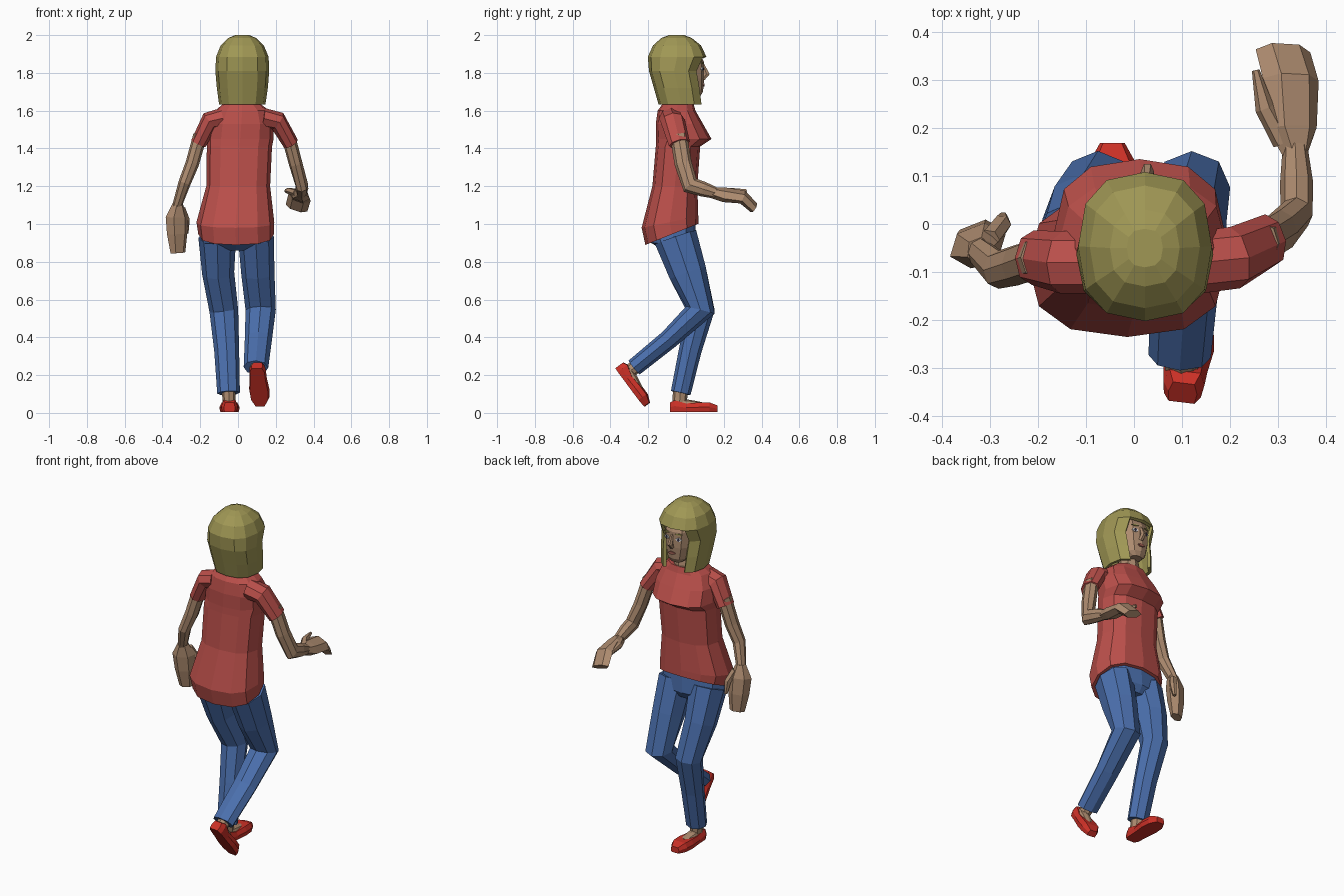
import bpy, bmesh
from math import sin, cos, pi, radians
from mathutils import Vector, Matrix

if "Cube" in bpy.data.objects:
    bpy.data.objects.remove(bpy.data.objects["Cube"])


def material(name, r, g, b):
    m = bpy.data.materials.new(name)
    m.use_nodes = True
    m.diffuse_color = (r, g, b, 1)
    m.node_tree.nodes["Principled BSDF"].inputs["Base Color"].default_value = (r, g, b, 1)
    return m


SKIN = material("skin", .42, .26, .16)
HAIR = material("olive blonde hair", .35, .31, .09)
SHIRT = material("red shirt", .50, .08, .07)
JEANS = material("blue denim", .07, .16, .42)
SHOE = material("bright red shoe", .60, .03, .02)
WHITE = material("eye white", .75, .75, .75)
IRIS = material("dark iris", .05, .04, .08)
LIPS = material("lips", .35, .12, .09)


def loft(name, mat, rings, caps=True, drop=None):
    """Skin a list of equal vertex rings; drop is a rule for removing faces."""
    bm = bmesh.new()
    loops = [[bm.verts.new(p) for p in ring] for ring in rings]
    n = len(loops[0])
    for a, b in zip(loops, loops[1:]):
        for i in range(n):
            j = (i + 1) % n
            bm.faces.new((a[i], a[j], b[j], b[i]))
    if caps:
        bm.faces.new(loops[0])
    bm.faces.new(loops[-1])
    bmesh.ops.recalc_face_normals(bm, faces=bm.faces)
    if drop:
        gone = [f for f in bm.faces if drop(f.calc_center_median())]
        bmesh.ops.delete(bm, geom=gone, context="FACES")
    mesh = bpy.data.meshes.new(name)
    bm.to_mesh(mesh)
    bm.free()
    mesh.materials.append(mat)
    ob = bpy.data.objects.new(name, mesh)
    bpy.context.collection.objects.link(ob)
    return ob


def level(z, x0, x1, y0, y1, tilt=0, n=12, power=.8):
    """Rounded horizontal section inside a box, tilted along y."""
    mid, ring = (y0 + y1) / 2, []
    for i in range(n):
        c, s = cos(2 * pi * i / n), sin(2 * pi * i / n)
        c, s = (abs(v) ** power * (1 if v > 0 else -1) for v in (c, s))
        y = mid + s * (y1 - y0) / 2
        ring.append(((x0 + x1) / 2 + c * (x1 - x0) / 2, y, z + tilt * (y - mid)))
    return ring


def limb(name, mat, pts, ref=(1, 0, 0), n=8):
    """Tube through (x, y, z, side radius, depth radius) points."""
    ps, rings = [Vector(p[:3]) for p in pts], []
    for k, p in enumerate(ps):
        t = Vector()
        if k > 0:
            t += (p - ps[k - 1]).normalized()
        if k < len(ps) - 1:
            t += (ps[k + 1] - p).normalized()
        t.normalize()
        u = Vector(ref)
        u = (u - t * u.dot(t)).normalized()
        v = t.cross(u)
        rings.append([p + u * pts[k][3] * cos(2 * pi * i / n) + v * pts[k][4] * sin(2 * pi * i / n)
                      for i in range(n)])
    return loft(name, mat, rings)


def plate(name, mat, x, y, z, w, h, turn=0):
    """Thin upright painted detail."""
    box = [[(sx * w / 2, d, sz * h / 2) for sx, sz in ((-1, 0), (-.4, -1), (.4, -1), (1, 0), (.4, 1), (-.4, 1))]
           for d in (-.004, .004)]
    ob = loft(name, mat, box)
    ob.data.transform(Matrix.Translation((x, y, z)) @ Matrix.Rotation(radians(turn), 4, "Z"))


# Shirt body with slanted hem and bust ledge
loft("shirt", SHIRT, [
    level(.945, -.21, .19, -.215, .065, .4),
    level(1.01, -.22, .192, -.235, .065, .2),
    level(1.2, -.168, .17, -.178, .06),
    level(1.41, -.165, .18, -.16, .075),
    level(1.45, -.165, .188, -.16, .135),
    level(1.53, -.155, .19, -.16, .09),
    level(1.6, -.12, .165, -.15, .05),
    level(1.635, -.08, .12, -.125, .04)])

# Sleeves
limb("right_sleeve", SHIRT, [(.13, -.08, 1.56, .065, .055), (.21, -.07, 1.545, .065, .052),
                             (.28, -.035, 1.425, .057, .042)], (0, 1, 0))
limb("left_sleeve", SHIRT, [(-.08, -.08, 1.56, .065, .055), (-.15, -.08, 1.545, .065, .052),
                            (-.21, -.07, 1.425, .057, .042)], (0, 1, 0))

# Jeans
loft("jeans_hips", JEANS, [level(.86, -.12, .1, -.12, .03), level(.9, -.2, .175, -.185, .055),
                           level(1, -.19, .17, -.2, .05)])
limb("planted_leg", JEANS, [
    (-.11, -.055, .93, .1, .115), (-.105, .01, .74, .085, .1), (-.075, .078, .54, .076, .074),
    (-.06, .022, .33, .066, .06), (-.05, -.028, .105, .06, .053)])
limb("lifted_leg", JEANS, [
    (.095, -.055, .93, .095, .115), (.105, .01, .74, .088, .1), (.12, .076, .545, .08, .078),
    (.108, -.09, .39, .072, .052), (.095, -.275, .24, .065, .047)])


# Feet: shoe and bare instep modelled flat, then posed
def foot(side, place, pitch, turn):
    pose = (Matrix.Translation(place) @ Matrix.Rotation(radians(turn), 4, "Z")
            @ Matrix.Rotation(radians(pitch), 4, "X"))
    shoe = []
    for y, w, h in ((-.085, .03, .05), (-.06, .043, .062), (0, .046, .045),
                    (.07, .054, .05), (.125, .05, .05), (.168, .026, .034)):
        shoe.append([(sx * w, y, z * h) for sx, z in
                     ((-.9, 0), (.9, 0), (1, .5), (.75, 1), (-.75, 1), (-1, .5))])
    parts = [loft(side + "_shoe", SHOE, shoe),
             limb(side + "_instep", SKIN, [(0, -.04, .04, .032, .03), (0, .02, .04, .033, .024),
                                           (0, .085, .036, .028, .016)])]
    for ob in parts:
        ob.data.transform(pose)


foot("planted", (-.045, 0, .005), 0, 0)
foot("lifted", (.105, -.32, .168), -53, -7)
limb("planted_ankle", SKIN, [(-.05, -.028, .14, .036, .04), (-.047, -.035, .04, .034, .038)])
limb("lifted_ankle", SKIN, [(.095, -.25, .26, .036, .036), (.1, -.312, .208, .034, .036)])

# Right arm, bent forward
limb("right_arm", SKIN, [(.265, -.04, 1.47, .037, .045), (.305, -.015, 1.32, .036, .046),
                         (.338, .022, 1.205, .034, .048), (.338, .09, 1.185, .034, .04),
                         (.335, .16, 1.163, .026, .03)])
limb("right_hand", SKIN, [(.335, .14, 1.165, .026, .03), (.328, .2, 1.155, .056, .036),
                          (.326, .3, 1.143, .062, .032), (.31, .36, 1.085, .06, .024)], (1, 0, -.4), 6)
limb("right_thumb", SKIN, [(.31, .17, 1.165, .022, .02), (.272, .24, 1.175, .02, .018),
                           (.253, .32, 1.175, .008, .01)], n=6)

# Left arm, hanging
limb("left_arm", SKIN, [(-.2, -.07, 1.47, .037, .045), (-.242, -.085, 1.32, .036, .043),
                        (-.282, -.095, 1.22, .033, .04), (-.325, -.055, 1.09, .025, .03)])
limb("left_hand", SKIN, [(-.32, -.058, 1.11, .028, .032), (-.325, -.045, 1.04, .062, .045),
                         (-.322, -.035, .95, .058, .042), (-.318, -.025, .848, .042, .026)], (1, .4, 0), 6)
limb("left_thumb", SKIN, [(-.3, -.03, 1.08, .022, .02), (-.275, 0, 1.02, .02, .02),
                          (-.272, .015, .95, .01, .01)], n=6)

# Head and neck
limb("neck", SKIN, [(.022, -.02, 1.6, .06, .055), (.022, -.015, 1.645, .056, .056),
                    (.022, -.03, 1.75, .045, .05)])
loft("head", SKIN, [
    level(1.675, -.01, .06, .01, .075), level(1.7, -.04, .09, -.09, .09),
    level(1.77, -.062, .11, -.14, .096), level(1.86, -.068, .115, -.15, .094),
    level(1.93, -.055, .1, -.13, .06)])
limb("nose", SKIN, [(.027, .09, 1.845, .008, .008), (.028, .108, 1.795, .014, .02),
                    (.028, .09, 1.768, .014, .012)], n=6)
for name, s in (("right", 1), ("left", -1)):
    x = .026 + s * .038
    plate(name + "_eye", WHITE, x, .086, 1.82, .036, .02, -s * 14)
    plate(name + "_iris", IRIS, x, .089, 1.82, .014, .018, -s * 14)
    plate(name + "_brow", HAIR, x, .086, 1.85, .042, .008, -s * 14)
plate("mouth", LIPS, .027, .094, 1.735, .045, .016)

# Bobbed hair, open at the face below the fringe
hair = loft("hair", HAIR, [
    level(1.632, -.1, .145, -.145, .095), level(1.72, -.112, .158, -.17, .085),
    level(1.81, -.12, .165, -.196, .07), level(1.885, -.116, .162, -.202, .108),
    level(1.945, -.092, .137, -.175, .08), level(1.985, -.05, .095, -.13, .03),
    level(2, -.015, .06, -.09, -.01)],
    caps=False, drop=lambda c: c.z < 1.88 and c.y > .03 and abs(c.x - .023) < .07)
shell = hair.modifiers.new("thickness", "SOLIDIFY")
shell.thickness = .018
shell.offset = -1
